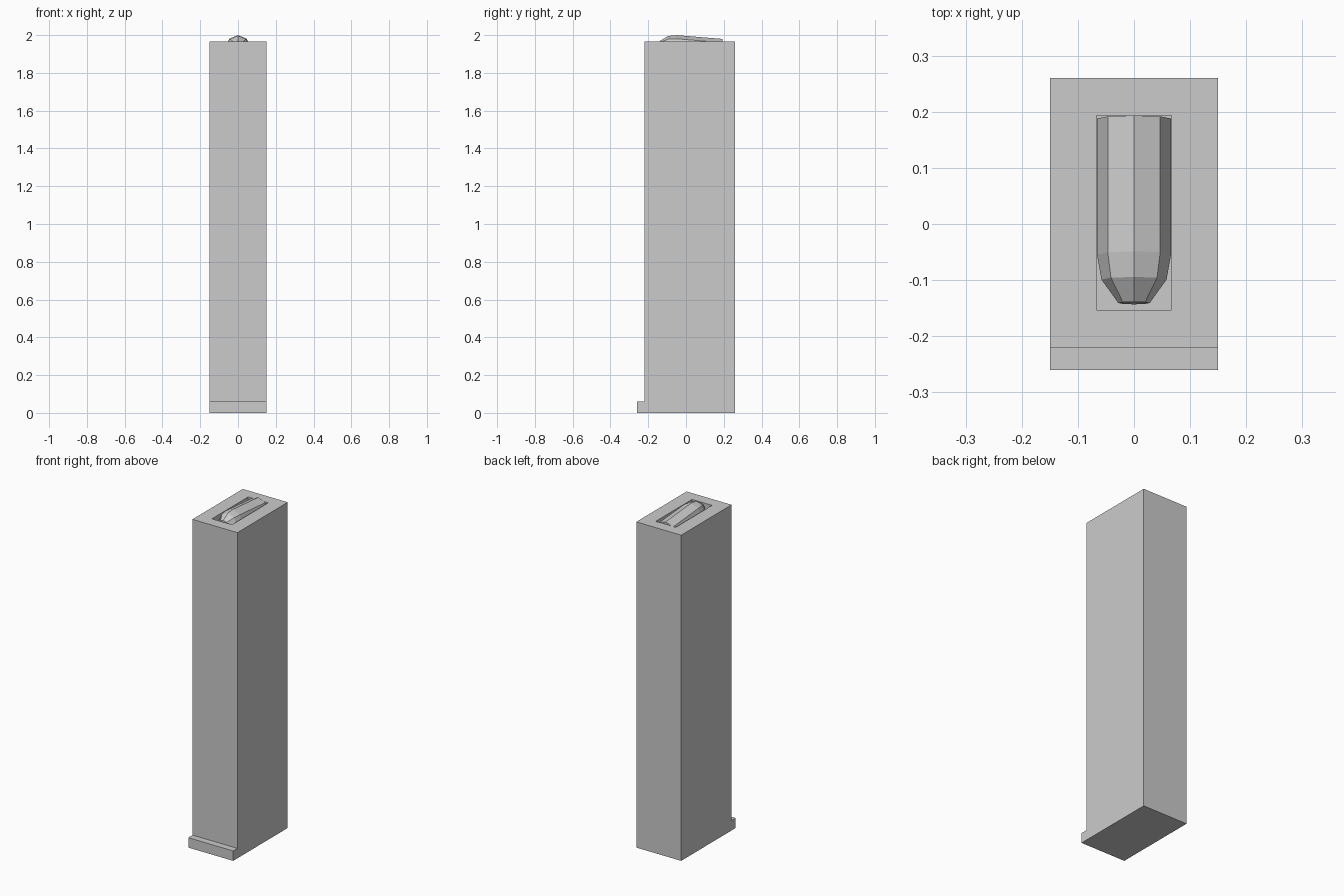
import bpy, bmesh, math
from mathutils import Matrix, Vector

if "Cube" in bpy.data.objects:
    bpy.data.objects.remove(bpy.data.objects["Cube"])


def make_object(name, bm):
    bmesh.ops.recalc_face_normals(bm, faces=bm.faces)
    mesh = bpy.data.meshes.new(name)
    bm.to_mesh(mesh)
    bm.free()
    ob = bpy.data.objects.new(name, mesh)
    bpy.context.collection.objects.link(ob)
    return ob


# Case: side profile with the front foot lip, extruded across x
TOP = 1.965
profile = [(-0.26, 0), (0.26, 0), (0.26, TOP), (-0.22, TOP), (-0.22, 0.06), (-0.26, 0.06)]
bm = bmesh.new()
side = bm.faces.new([bm.verts.new((-0.15, y, z)) for y, z in profile])
ext = bmesh.ops.extrude_face_region(bm, geom=[side])
bmesh.ops.translate(bm, vec=(0.3, 0, 0),
                    verts=[g for g in ext["geom"] if isinstance(g, bmesh.types.BMVert)])

# Rectangular opening: inset the top face, then push it down
top = next(f for f in bm.faces if all(abs(v.co.z - TOP) < 1e-5 for v in f.verts))
bmesh.ops.inset_region(bm, faces=[top], thickness=0.06)
for v in top.verts:
    v.co.x = math.copysign(0.067, v.co.x)
    v.co.y = 0.193 if v.co.y > 0.02 else -0.153
well = bmesh.ops.extrude_discrete_faces(bm, faces=[top])["faces"][0]
bmesh.ops.translate(bm, vec=(0, 0, -0.12), verts=well.verts)
make_object("case", bm)

# Round: eight-sided lathe shape along -y, nose tilted slightly upward
rings = [(0.0, 0.066), (0.243, 0.066), (0.288, 0.058), (0.330, 0.028)]
bm = bmesh.new()
loops = []
for d, r in rings:
    loops.append([bm.verts.new((r * math.sin(i * math.pi / 4), -d, r * math.cos(i * math.pi / 4)))
                  for i in range(8)])
for a, b in zip(loops, loops[1:]):
    for i in range(8):
        j = (i + 1) % 8
        bm.faces.new((a[i], a[j], b[j], b[i]))
bm.faces.new(loops[0])
bm.faces.new(loops[-1])
tilt = Matrix.Translation(Vector((0, 0.188, 1.914))) @ Matrix.Rotation(math.radians(-4.7), 4, 'X')
bmesh.ops.transform(bm, matrix=tilt, verts=bm.verts)
make_object("top_round", bm)
